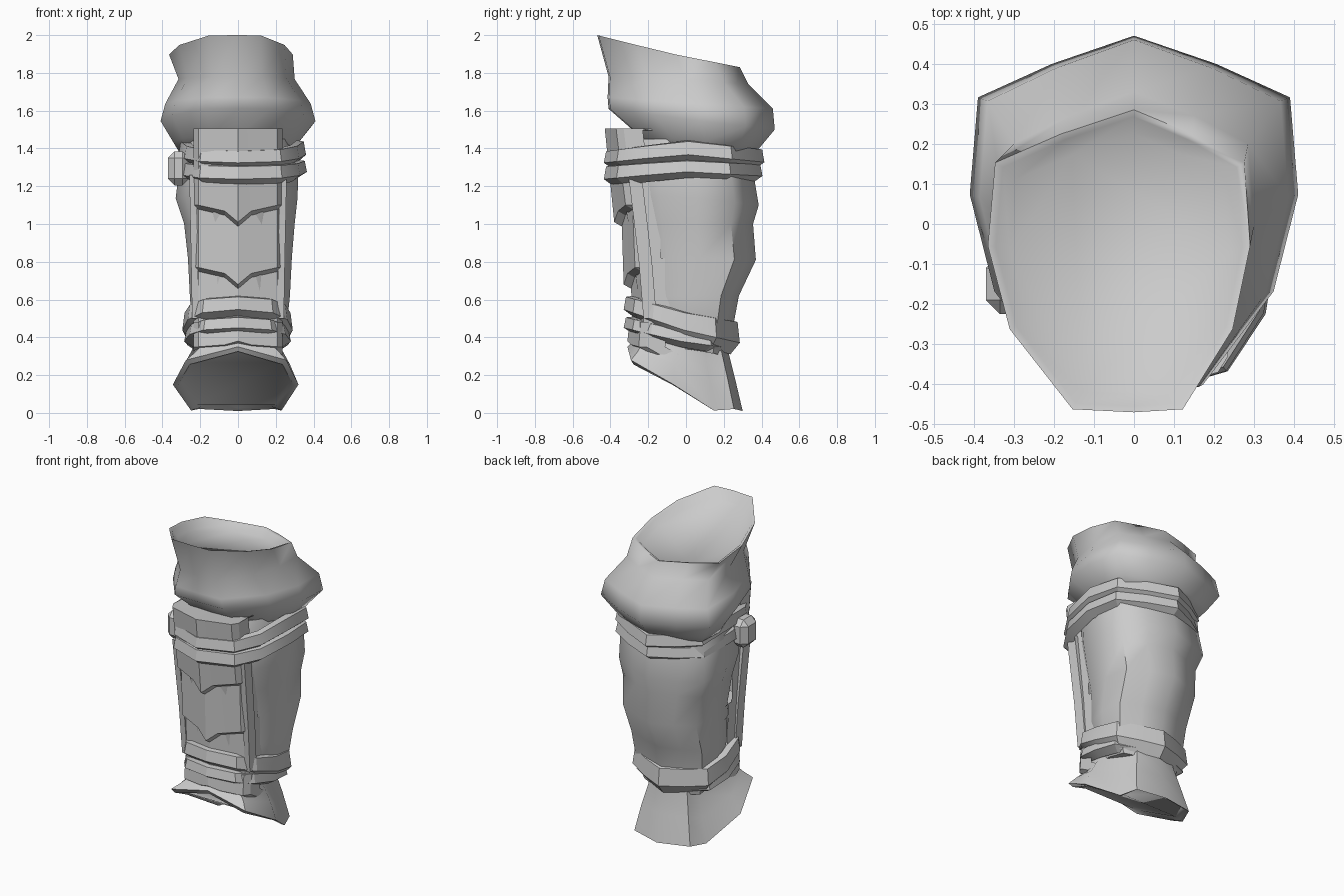
import bpy, bmesh, math
from mathutils import Vector

if "Cube" in bpy.data.objects:
    bpy.data.objects.remove(bpy.data.objects["Cube"])

grey = bpy.data.materials.new("plain_grey")
grey.use_nodes = True
COLOUR = (0.6, 0.6, 0.6, 1)
grey.diffuse_color = COLOUR
grey.node_tree.nodes["Principled BSDF"].inputs["Base Color"].default_value = COLOUR

# Half outlines from front to back: unit x, unit y, extra height
LIMB = [(0, -1, 0), (.42, -.98, 0), (.85, -.45, 0), (1, .1, 0), (.95, .65, 0),
        (.5, .84, 0), (0, 1, 0)]
BELT = [(0, -1, 0), (.64, -.84, 0), (.9, -.5, 0), (1, .05, 0), (.93, .6, 0),
        (.5, .82, 0), (0, 1, 0)]
FOOT = [(0, -1, .06), (.8, -.94, 0), (1, -.2, 0), (.72, .5, 0), (.6, .85, .08), (0, 1, .1)]


def finish(name, bm, angle=38):
    bmesh.ops.recalc_face_normals(bm, faces=bm.faces)
    mesh = bpy.data.meshes.new(name)
    bm.to_mesh(mesh)
    bm.free()
    obj = bpy.data.objects.new(name, mesh)
    bpy.context.collection.objects.link(obj)
    mesh.materials.append(grey)
    bpy.ops.object.select_all(action='DESELECT')
    obj.select_set(True)
    bpy.context.view_layer.objects.active = obj
    bpy.ops.object.shade_smooth_by_angle(angle=math.radians(angle))
    return obj


def ring(bm, outline, xneg, xpos, yf, yb, zf, zm, zb):
    """One closed loop whose height follows front, middle and back values."""
    full = outline + [(-x, y, e) for x, y, e in outline[-2:0:-1]]
    verts = []
    for x, y, extra in full:
        z = zm + (zf - zm) * -y if y < 0 else zm + (zb - zm) * y
        verts.append(bm.verts.new((x * (xpos if x > 0 else xneg),
                                   (yf + yb) / 2 + y * (yb - yf) / 2, z + extra)))
    return verts


def loft(name, rows, outline=LIMB, caps=(), closed=False, angle=38):
    bm = bmesh.new()
    rings = [ring(bm, outline, *r) for r in rows]
    pairs = list(zip(rings, rings[1:])) + ([(rings[-1], rings[0])] if closed else [])
    for a, b in pairs:
        for i in range(len(a)):
            j = (i + 1) % len(a)
            bm.faces.new((a[i], a[j], b[j], b[i]))
    for c in caps:
        bm.faces.new(rings[c])
    return finish(name, bm, angle)


def strap(name, xneg, xpos, yf, yb, top, bottom, depth=.05):
    """Belt with a sloping upper edge and an undercut lower edge."""
    def row(d, t):
        z = [a + (b - a) * t for a, b in zip(top, bottom)]
        return (xneg - d, xpos - d, yf + d, yb - d, *z)
    loft(name, [row(depth, 0), row(.012, .05), row(0, .66), row(depth, 1)],
         BELT, closed=True, angle=25)


# Padded upper cuff with a shallow hollow inside the rim
loft("upper_cuff", [
    (.31, .295, -.22, .36, 1.40, 1.38, 1.37),
    (.345, .325, -.25, .395, 1.47, 1.44, 1.41),
    (.41, .41, -.41, .47, 1.61, 1.55, 1.50),
    (.385, .385, -.415, .46, 1.67, 1.64, 1.61),
    (.315, .30, -.41, .33, 1.78, 1.77, 1.74),
    (.365, .29, -.47, .285, 2.0, 1.905, 1.83),
    (.345, .27, -.455, .268, 1.99, 1.9, 1.825),
    (.31, .24, -.425, .225, 1.945, 1.865, 1.79),
], caps=(0, -1), angle=80)

# Sleeve between the straps
loft("sleeve", [
    (.21, .21, -.22, .22, .36, .34, .30),
    (.245, .26, -.24, .25, .52, .48, .46),
    (.255, .275, -.26, .28, .62, .62, .62),
    (.265, .285, -.28, .37, .82, .82, .81),
    (.285, .30, -.31, .355, 1.0, 1.0, 1.0),
    (.33, .315, -.34, .385, 1.16, 1.14, 1.10),
    (.31, .32, -.34, .36, 1.3, 1.3, 1.25),
    (.29, .29, -.28, .35, 1.45, 1.45, 1.42),
], caps=(0, -1), angle=60)

# Flared lower end, its slanting mouth closed by a slightly sunken face
loft("lower_flare", [
    (.22, .22, -.235, .22, .40, .40, .27),
    (.235, .225, -.25, .225, .36, .345, .22),
    (.285, .275, -.275, .26, .325, .24, .08),
    (.345, .32, -.31, .30, .29, .115, -.09),
    (.32, .295, -.295, .28, .265, .115, -.075),
    (.30, .275, -.275, .255, .275, .135, -.045),
], FOOT, caps=(0, -1), angle=45)

# Straps around the top and bottom
strap("upper_strap_top", .315, .36, -.435, .415, (1.39, 1.445, 1.40), (1.29, 1.33, 1.29))
strap("upper_strap_bottom", .32, .365, -.435, .405, (1.31, 1.34, 1.32), (1.20, 1.245, 1.22))
strap("lower_strap_top", .295, .29, -.33, .285, (.62, .54, .49), (.51, .39, .31))
strap("lower_strap_bottom", .285, .28, -.33, .25, (.51, .44, .40), (.42, .35, .31))


def plate(name, top, bottom, y_top, y_bottom, point, half=.235):
    """Ridged plate, chamfered at the sides, with a pointed lower edge."""
    bm = bmesh.new()
    spots = [(-half, .2, 0), (-half, .1, 0), (-half + .025, .06, 0), (-.07, .02, .35), (0, 0, 1)]
    spots += [(-x, y, p) for x, y, p in spots[-2::-1]]
    lines = [(top - .01, y_top + .15, 0), (top, y_top, 0),
             (bottom, y_bottom, point), (bottom - .04, y_bottom + .07, point)]
    rows = [[bm.verts.new((x, y + back, z - drop * p)) for x, back, p in spots]
            for z, y, drop in lines]
    for a, b in zip(rows, rows[1:]):
        for i in range(len(a) - 1):
            bm.faces.new((a[i], a[i + 1], b[i + 1], b[i]))
    finish(name, bm, 15)


# Overlapping shin plates
plate("front_plate_upper", 1.505, 1.10, -.43, -.38, .09)
plate("front_plate_middle", 1.15, .77, -.345, -.33, .09)
plate("front_plate_lower", .82, .46, -.295, -.285, 0)
plate("front_plate_foot", .48, .35, -.30, -.31, -.03)

# Edge trim beside the plates
for side, label in ((1, "left"), (-1, "right")):
    bm = bmesh.new()
    loops = [[bm.verts.new((side * (x + a * .018), y + b * .035, z))
              for a, b in ((-1, -1), (1, -1), (1, 1), (-1, 1))]
             for x, y, z in ((.24, -.27, 1.26), (.23, -.215, .8), (.225, -.19, .5))]
    for lower, upper in zip(loops, loops[1:]):
        for i in range(4):
            j = (i + 1) % 4
            bm.faces.new((lower[i], lower[j], upper[j], upper[i]))
    bm.faces.new(loops[0])
    bm.faces.new(loops[-1])
    finish(label + "_plate_trim", bm)

# Strap buckle
bm = bmesh.new()
bmesh.ops.create_cube(bm, size=1)
for v in bm.verts:
    v.co = Vector((-.315, -.15, 1.295)) + Vector((v.co.x * .11, v.co.y * .15, v.co.z * .18))
bmesh.ops.bevel(bm, geom=bm.edges[:], offset=.035, segments=1, affect='EDGES')
finish("buckle", bm, 20)
